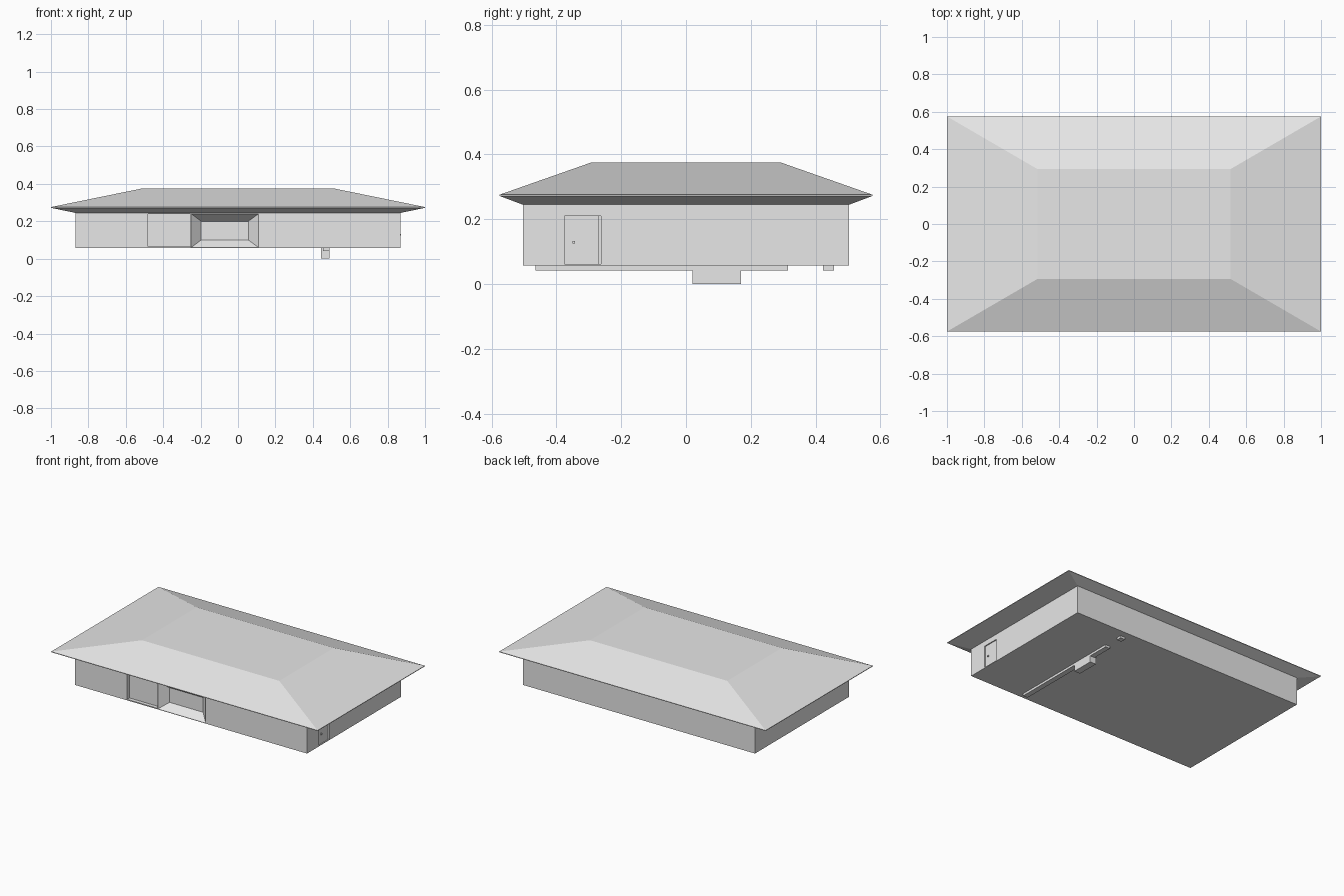
import bpy, bmesh

cube = bpy.data.objects.get("Cube")
if cube:
    bpy.data.objects.remove(cube, do_unlink=True)

grey = bpy.data.materials.new("plain_grey")
grey.use_nodes = True
colour = (0.8, 0.8, 0.8, 1)
grey.diffuse_color = colour
grey.node_tree.nodes["Principled BSDF"].inputs["Base Color"].default_value = colour


def loft(name, rings):
    """Solid through a list of four-cornered rings."""
    bm = bmesh.new()
    loops = [[bm.verts.new(p) for p in ring] for ring in rings]
    for a, b in zip(loops, loops[1:]):
        for i in range(4):
            j = (i + 1) % 4
            bm.faces.new((a[i], a[j], b[j], b[i]))
    bm.faces.new(loops[0])
    bm.faces.new(loops[-1])
    bmesh.ops.recalc_face_normals(bm, faces=bm.faces)
    mesh = bpy.data.meshes.new(name)
    bm.to_mesh(mesh)
    bm.free()
    mesh.materials.append(grey)
    ob = bpy.data.objects.new(name, mesh)
    bpy.context.collection.objects.link(ob)
    return ob


def flat(x0, x1, y0, y1, z):
    return [(x0, y0, z), (x1, y0, z), (x1, y1, z), (x0, y1, z)]


def upright(x0, x1, z0, z1, y):
    return [(x0, y, z0), (x1, y, z0), (x1, y, z1), (x0, y, z1)]


def box(name, x0, x1, y0, y1, z0, z1):
    return loft(name, [flat(x0, x1, y0, y1, z) for z in (z0, z1)])


def cut(target, cutter):
    mod = target.modifiers.new(cutter.name, "BOOLEAN")
    mod.operation = "DIFFERENCE"
    mod.solver = "EXACT"
    mod.object = cutter
    cutter.hide_render = True
    cutter.hide_viewport = True


# Walls and floor as one solid block
WALL_X, WALL_Y, FLOOR, EAVE = 0.87, 0.503, 0.057, 0.245
walls = box("walls", -WALL_X, WALL_X, -WALL_Y, WALL_Y, FLOOR, EAVE)

# Hipped roof with a flat top and sloping soffit
loft("roof", [flat(-x, x, -y, y, z) for x, y, z in (
    (WALL_X, WALL_Y, EAVE), (1, 0.575, 0.272), (1, 0.575, 0.276), (0.515, 0.293, 0.375))])

# Splayed front window recess
cut(walls, loft("window_cutter", [
    upright(-0.25, 0.11, 0.06, 0.24, -0.6),
    upright(-0.25, 0.11, 0.06, 0.24, -WALL_Y),
    upright(-0.197, 0.055, 0.1, 0.2, -WALL_Y + 0.05)]))

# Shallow garage door recess and side door recess
cut(walls, box("garage_cutter", -0.48, -0.253, -0.6, -WALL_Y + 0.025, 0.064, 0.24))
cut(walls, box("side_door_cutter", WALL_X - 0.012, 0.95, -0.375, -0.262, 0.062, 0.21))

# Side door leaf and knob, set inside the recess
box("side_door", WALL_X - 0.02, WALL_X - 0.007, -0.375, -0.268, 0.062, 0.21)
box("door_knob", WALL_X - 0.01, WALL_X + 0.002, -0.35, -0.342, 0.125, 0.133)

# Rail, hanging box and stub under the floor
box("under_rail", 0.455, 0.49, -0.465, 0.315, 0.042, FLOOR + 0.002)
box("under_box", 0.445, 0.49, 0.02, 0.17, 0.0, FLOOR + 0.002)
box("under_stub", 0.455, 0.49, 0.422, 0.457, 0.042, FLOOR + 0.002)
